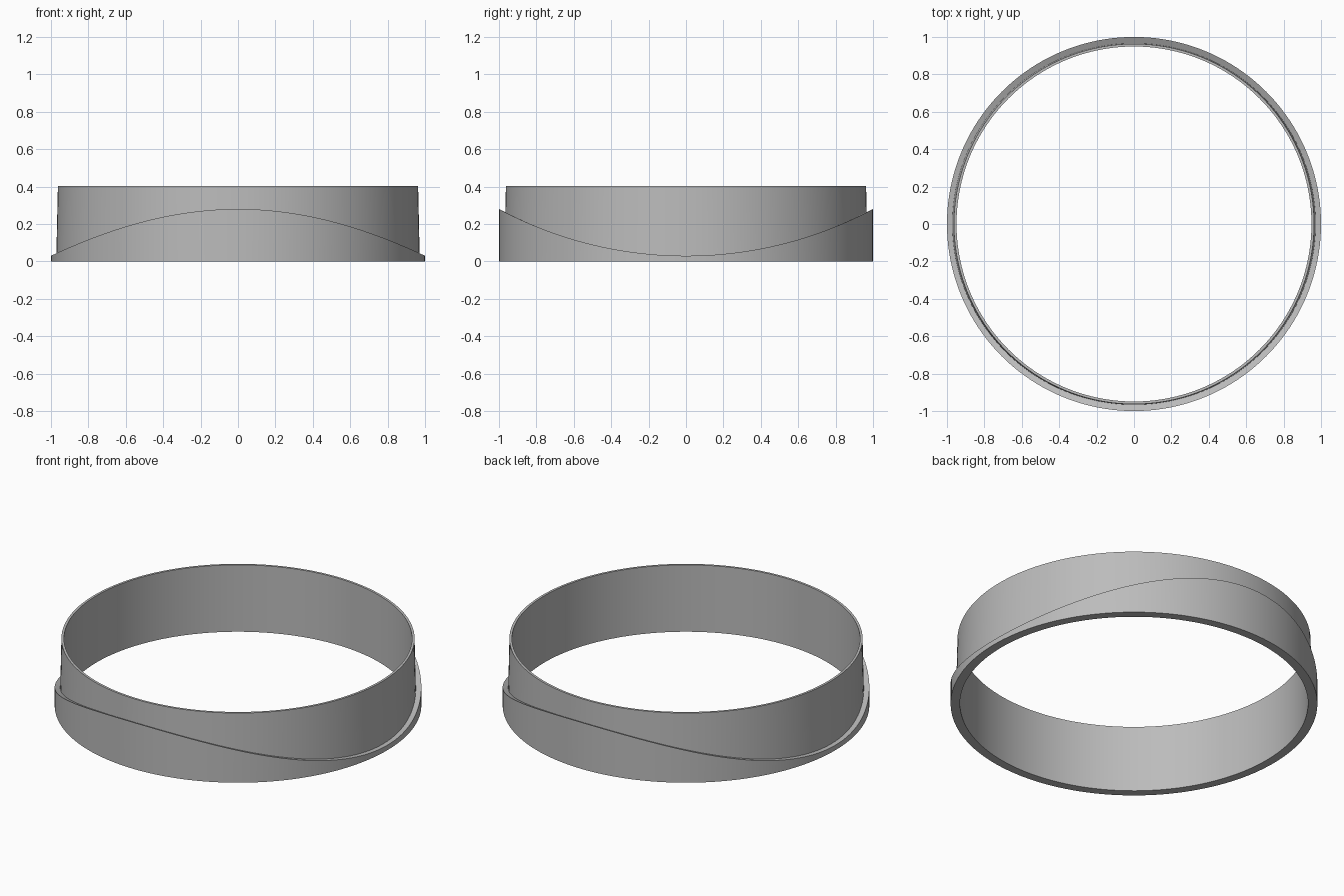
import bpy, bmesh, math

if "Cube" in bpy.data.objects:
    bpy.data.objects.remove(bpy.data.objects["Cube"])

SEGMENTS = 160
INNER, OUTER, HEIGHT = 0.949, 1.0, 0.402
ARC_RADIUS = 2.125   # radius of the concave cut across the outer collar


def ledge_height(y):
    # collar is low at the sides and rises to front and back
    return 0.03 + ARC_RADIUS - math.sqrt(ARC_RADIUS ** 2 - y * y)


def wall_radius(z):
    # upper wall leans in slightly
    return 0.972 - 0.009 * z / HEIGHT


def section(angle):
    s = math.sin(angle)
    z_out = ledge_height(OUTER * s)
    z_in = ledge_height(0.968 * s)
    return [(INNER, 0), (OUTER, 0), (OUTER, z_out),
            (wall_radius(z_in), z_in), (wall_radius(HEIGHT), HEIGHT), (INNER, HEIGHT)]


# Ring with saddle-cut outer collar, swept around z
bm = bmesh.new()
loops = []
for i in range(SEGMENTS):
    a = 2 * math.pi * i / SEGMENTS
    loops.append([bm.verts.new((r * math.cos(a), r * math.sin(a), z)) for r, z in section(a)])
for i, cur in enumerate(loops):
    nxt = loops[(i + 1) % SEGMENTS]
    for j in range(6):
        k = (j + 1) % 6
        bm.faces.new((cur[j], nxt[j], nxt[k], cur[k]))
bmesh.ops.recalc_face_normals(bm, faces=bm.faces)

mesh = bpy.data.meshes.new("collar_ring")
bm.to_mesh(mesh)
bm.free()
ring = bpy.data.objects.new("collar_ring", mesh)
bpy.context.collection.objects.link(ring)

grey = bpy.data.materials.new("grey")
grey.diffuse_color = (0.5, 0.5, 0.5, 1)
grey.use_nodes = True
grey.node_tree.nodes["Principled BSDF"].inputs["Base Color"].default_value = grey.diffuse_color
mesh.materials.append(grey)

bpy.context.view_layer.objects.active = ring
ring.select_set(True)
bpy.ops.object.shade_smooth_by_angle(angle=math.radians(30))
